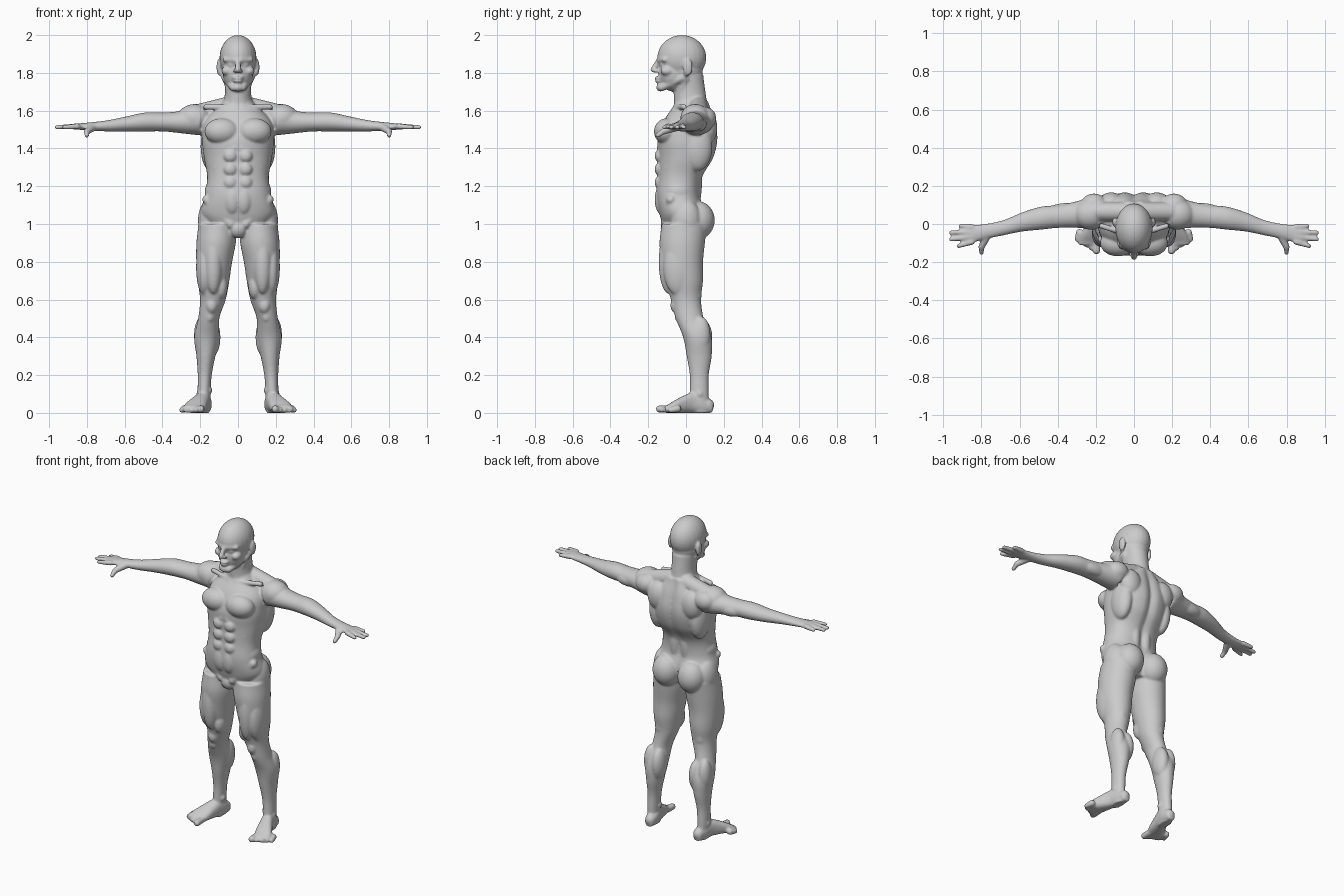
import bpy
import bmesh
import math
from mathutils import Matrix, Vector

default_cube = bpy.data.objects.get("Cube")
if default_cube:
    bpy.data.objects.remove(default_cube, do_unlink=True)

bm = bmesh.new()


def smooth_rows(rows, steps=6):
    """Catmull-Rom interpolation between the cross-sections."""
    dense = []
    last = len(rows) - 1
    for i in range(last):
        before, start = rows[max(i - 1, 0)], rows[i]
        end, after = rows[i + 1], rows[min(i + 2, last)]
        for step in range(steps):
            t = step / steps
            dense.append([
                b + (c - a) * t / 2 + (a - 2.5 * b + 2 * c - d / 2) * t * t
                + (3 * (b - c) + d - a) / 2 * t ** 3
                for a, b, c, d in zip(before, start, end, after)])
    return dense + [rows[-1]]


def loft(axis, first, last, rows, power=2.0, groove=0.0, segments=64):
    """Evenly spaced sections; each row holds centre, radius, centre, radius."""
    rings = []
    sections = smooth_rows(rows)
    for number, (centre_a, radius_a, centre_b, radius_b) in enumerate(sections):
        place = first + (last - first) * number / (len(sections) - 1)
        ring = []
        for i in range(segments):
            angle = math.tau * i / segments
            cosine, sine = math.cos(angle), math.sin(angle)
            u = math.copysign(abs(cosine) ** (2 / power), cosine) * radius_a
            v = math.copysign(abs(sine) ** (2 / power), sine) * radius_b
            if v > 0:
                v *= 1 - groove * math.exp(-(u / .025) ** 2)
            point = [centre_a + u, centre_b + v]
            point.insert("xyz".index(axis), place)
            ring.append(bm.verts.new(point))
        rings.append(ring)
    for lower, upper in zip(rings, rings[1:]):
        for i in range(segments):
            bm.faces.new((lower[i - 1], lower[i], upper[i], upper[i - 1]))
    bm.faces.new(rings[0])
    bm.faces.new(rings[-1])


def ball(centre, size):
    matrix = Matrix.Translation(centre) @ Matrix.Diagonal(size).to_4x4()
    bmesh.ops.create_uvsphere(bm, u_segments=24, v_segments=16, radius=1, matrix=matrix)


def rod(start, end, start_radius, end_radius):
    """Tapered rod with round ends."""
    start, end = Vector(start), Vector(end)
    direction = end - start
    turn = direction.to_track_quat("Z", "Y").to_matrix().to_4x4()
    bmesh.ops.create_cone(
        bm, cap_ends=True, segments=20, radius1=start_radius, radius2=end_radius,
        depth=direction.length, matrix=Matrix.Translation((start + end) / 2) @ turn)
    ball(start, [start_radius] * 3)
    ball(end, [end_radius] * 3)


def mirror_all():
    copied = bmesh.ops.duplicate(bm, geom=bm.verts[:] + bm.edges[:] + bm.faces[:])["geom"]
    for item in copied:
        if isinstance(item, bmesh.types.BMVert):
            item.co.x *= -1


# Arm and palm, from shoulder to knuckles
loft("x", .2, .88, [
    (.06, .09, 1.55, .08), (.05, .07, 1.54, .06), (.04, .06, 1.54, .05), (.03, .06, 1.54, .05),
    (.01, .05, 1.53, .04), (-.02, .04, 1.52, .03), (-.04, .04, 1.516, .022),
    (-.055, .05, 1.516, .014)])

# Fingers from index to little, then the thumb
for number, reach in enumerate((.92, .96, .96, .91)):
    knuckle = Vector((.85, -.094 + .026 * number, 1.517))
    fingertip = Vector((reach, -.115 + .035 * number, 1.512))
    rod(knuckle, fingertip, .016, .012)
thumb_joint = (.8, -.12, 1.49)
rod((.77, -.06, 1.51), thumb_joint, .022, .017)
rod(thumb_joint, (.8, -.15, 1.47), .016, .013)

# Leg from hip to sole
loft("z", 1, 0, [
    (.11, .1, -.01, .12), (.116, .104, -.02, .12), (.126, .095, -.02, .11),
    (.13, .084, -.01, .1), (.133, .068, 0, .08), (.155, .056, .02, .074), (.166, .066, .06, .075),
    (.17, .05, .07, .066), (.176, .037, .07, .05), (.18, .034, .07, .05), (.18, .03, .07, .05)])

# Foot from heel to ball, resting flat on its sole
foot_sections = [
    (.173, .025, .03), (.176, .037, .045), (.186, .04, .055),
    (.205, .048, .046), (.225, .057, .033), (.24, .052, .019)]
loft("y", .14, -.11, [
    (middle, width, height, height) for middle, width, height in foot_sections], power=2.4)
for toe in range(5):
    thickness = .015 if toe else .02
    joint = (.197 + .022 * toe, -.085 + .01 * toe, .022)
    tip = (.197 + .025 * toe, -.14 + .015 * toe, thickness)
    rod(joint, tip, .02, thickness)

# Paired muscle masses: centre and size
torso_masses = {
    "pectoral": ((.085, -.1, 1.49), (.093, .07, .07)),
    "side_of_back": ((.145, .06, 1.41), (.053, .08, .13)),
    "shoulder_blade": ((.12, .11, 1.51), (.07, .056, .09)),
    "rear_shoulder": ((.21, .1, 1.56), (.07, .06, .06)),
    "shoulder_cap": ((.23, .05, 1.56), (.09, .08, .075)),
    "upper_arm_back": ((.36, .07, 1.53), (.09, .04, .04)),
    "belly": ((.03, -.13, 1.13), (.045, .036, .08)),
    "waist_side": ((.13, -.04, 1.17), (.046, .07, .06)),
    "lower_back": ((.04, .05, 1.22), (.035, .035, .14)),
    "buttock": ((.09, .065, 1.02), (.087, .087, .1)),
    "hip_side": ((.15, 0, 1.02), (.062, .08, .11))}
leg_masses = {
    "front_thigh": ((.13, -.09, .8), (.05, .055, .17)),
    "outer_thigh": ((.178, -.04, .77), (.044, .08, .15)),
    "inner_knee": ((.09, -.05, .67), (.036, .05, .07)),
    "kneecap": ((.14, -.05, .57), (.033, .033, .045)),
    "below_knee": ((.15, -.03, .51), (.026, .03, .035)),
    "inner_calf": ((.135, .08, .4), (.042, .06, .1)),
    "outer_calf": ((.193, .08, .41), (.04, .05, .1)),
    "inner_ankle": ((.15, .06, .12), (.014, .02, .02)),
    "outer_ankle": ((.207, .07, .1), (.014, .02, .02)),
    "heel": ((.173, .11, .04), (.034, .04, .038))}
face_masses = {
    "eye": ((.036, -.118, 1.843), (.02, .02, .016)),
    "cheekbone": ((.06, -.1, 1.81), (.028, .035, .025)),
    "ear": ((.1, .01, 1.83), (.014, .026, .045)),
    "ear_lobe": ((.09, 0, 1.8), (.012, .014, .02)),
    "nostril": ((.014, -.158, 1.81), (.012, .015, .01))}
for masses in (torso_masses, leg_masses, face_masses):
    for centre, size in masses.values():
        ball(centre, size)

# Three rows of abdominal muscle
for row in range(3):
    ball((.04, -.14, 1.22 + .07 * row), (.036, .026, .035))

# Paired slanting forms: start, end and the two radii
slanted_forms = {
    "neck_to_shoulder": ((.05, .065, 1.625), (.19, .065, 1.59), .05, .05),
    "neck_strap": ((.066, 0, 1.77), (.02, -.05, 1.63), .018, .014),
    "collarbone": ((.02, -.058, 1.617), (.17, -.01, 1.62), .014, .015),
    "jaw": ((.07, -.015, 1.775), (.024, -.128, 1.722), .02, .02),
    "brow": ((.014, -.142, 1.868), (.07, -.113, 1.87), .014, .013),
    "rib_arch": ((.02, -.14, 1.4), (.12, -.1, 1.3), .016, .016),
    "groin_edge": ((.165, -.08, 1.13), (.04, -.11, 1), .025, .025),
    "inner_thigh": ((.05, -.03, .92), (.09, 0, .72), .042, .04),
    "back_thigh": ((.13, .035, .9), (.14, .045, .62), .053, .038)}
for form in slanted_forms.values():
    rod(*form)

mirror_all()

# Trunk with a furrow down the spine: half width, depth centre, half depth
trunk_sections = [
    (.12, -.02, .09), (.195, -.02, .12), (.175, -.04, .118), (.163, -.03, .12),
    (.18, 0, .147), (.19, .01, .16), (.175, .02, .135), (.08, .035, .09)]
loft("z", .95, 1.65, [
    (0, width, middle, depth) for width, middle, depth in trunk_sections],
    power=2.3, groove=.12)

# Neck
loft("z", 1.58, 1.79, [(0, .09, .03, .09), (0, .07, .02, .085), (0, .072, .012, .08)])

# Skull, face and back of the head
ball((0, -.022, 1.88), (.098, .13, .12))
ball((0, -.065, 1.8), (.08, .08, .1))
ball((0, -.01, 1.82), (.085, .1, .08))

# Nose, lips, chin and groin on the centre line
rod((0, -.147, 1.865), (0, -.173, 1.817), .012, .016)
ball((0, -.14, 1.774), (.03, .028, .009))
ball((0, -.14, 1.757), (.027, .026, .01))
ball((0, -.135, 1.723), (.03, .023, .022))
ball((0, -.09, .975), (.05, .045, .05))

# Fuse every form into one continuous skin
bmesh.ops.recalc_face_normals(bm, faces=bm.faces[:])
mesh = bpy.data.meshes.new("body")
bm.to_mesh(mesh)
bm.free()
body = bpy.data.objects.new("body", mesh)
bpy.context.collection.objects.link(body)
remesh = body.modifiers.new("fuse", "REMESH")
remesh.mode = "VOXEL"
remesh.voxel_size = .006
soften = body.modifiers.new("soften", "SMOOTH")
soften.factor = .5
soften.iterations = 8
bpy.context.view_layer.update()
evaluated = body.evaluated_get(bpy.context.evaluated_depsgraph_get())
skin = bpy.data.meshes.new_from_object(evaluated)
body.modifiers.clear()
body.data = skin
skin.shade_smooth()

# One plain grey
grey = bpy.data.materials.new("plain_grey")
grey.use_nodes = True
shade = (.6, .6, .6, 1)
grey.diffuse_color = shade
grey.node_tree.nodes["Principled BSDF"].inputs["Base Color"].default_value = shade
skin.materials.clear()
skin.materials.append(grey)
